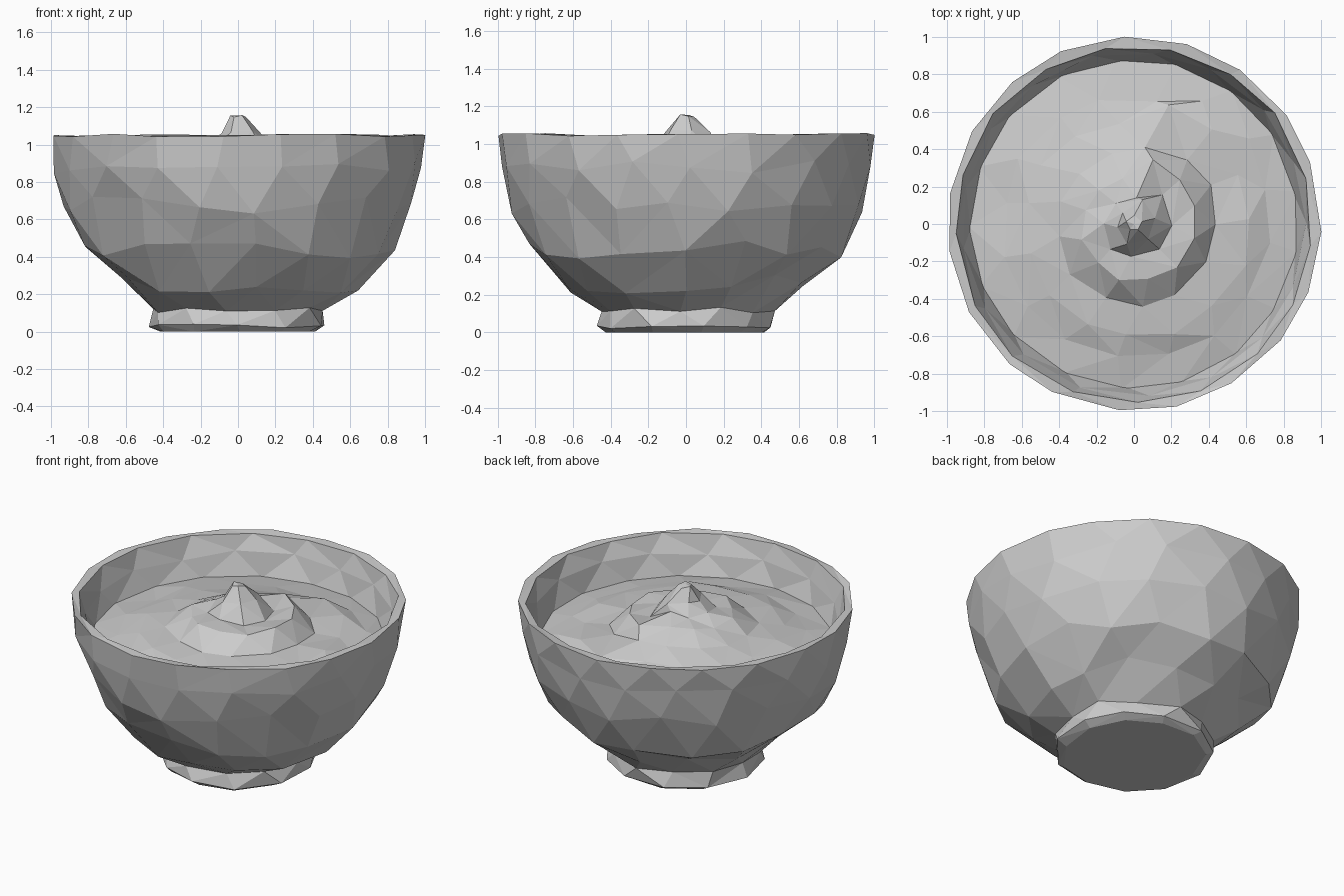
import bpy, bmesh, math, random

if "Cube" in bpy.data.objects:
    bpy.data.objects.remove(bpy.data.objects["Cube"])

random.seed(7)


def add_ring(bm, r, z, n, phase=0.0, jr=0.0, jz=0.0, ja=0.0, swirl=0.0, drop=0.0):
    """Loop of n hand-cut looking points; swirl and drop let radius and height drift around the turn."""
    verts, fracs = [], []
    for i in range(n):
        f = (i + phase + random.uniform(-ja, ja)) / n
        ang = math.radians(75) + f * math.tau
        turn = (f % 1.0) - 0.5
        rad = r * (1 + swirl * turn) + random.uniform(-jr, jr)
        verts.append(bm.verts.new((rad * math.cos(ang), rad * math.sin(ang),
                                   z - drop * turn + random.uniform(-jz, jz))))
        fracs.append(f)
    return verts, fracs


def bridge(bm, lower, upper):
    """Zip two loops of any point count together with triangles."""
    (a, fa), (b, fb) = lower, upper
    na, nb, i, j = len(a), len(b), 0, 0
    while i < na or j < nb:
        next_a = fa[(i + 1) % na] + (i + 1) // na if i < na else 9
        next_b = fb[(j + 1) % nb] + (j + 1) // nb if j < nb else 9
        if next_a <= next_b:
            bm.faces.new((a[i % na], a[(i + 1) % na], b[j % nb]))
            i += 1
        else:
            bm.faces.new((a[i % na], b[(j + 1) % nb], b[j % nb]))
            j += 1


def loft(name, rings, cap_start=False, cap_end=False, apex=None):
    bm = bmesh.new()
    loops = [add_ring(bm, *spec) for spec in rings]
    for lo, hi in zip(loops, loops[1:]):
        bridge(bm, lo, hi)
    if cap_start:
        bm.faces.new(loops[0][0][::-1])
    if cap_end:
        bm.faces.new(loops[-1][0])
    if apex:
        tip = bm.verts.new(apex)
        last = loops[-1][0]
        for k in range(len(last)):
            bm.faces.new((last[k], last[(k + 1) % len(last)], tip))
    mesh = bpy.data.meshes.new(name)
    bm.to_mesh(mesh)
    bm.free()
    obj = bpy.data.objects.new(name, mesh)
    bpy.context.collection.objects.link(obj)
    return obj


# Bowl: foot, outer wall, rim, inner wall   (r, z, n, phase, jr, jz, ja)
loft("bowl", [
    (0.43, 0.00, 11, 0.0, 0.015, 0.0, 0.08),
    (0.475, 0.03, 11, 0.0, 0.01, 0.01, 0.08),
    (0.46, 0.115, 12, 0.3, 0.015, 0.02, 0.1),
    (0.64, 0.255, 14, 0.0, 0.01, 0.05, 0.12),
    (0.83, 0.44, 17, 0.4, 0.01, 0.05, 0.12),
    (0.935, 0.68, 18, 0.0, 0.008, 0.05, 0.12),
    (0.983, 0.88, 18, 0.4, 0.006, 0.04, 0.12),
    (1.0, 1.05, 19, 0.0, 0.003, 0.008, 0.1),
    (0.955, 1.05, 17, 0.2, 0.006, 0.008, 0.1),
    (0.92, 0.93, 17, 0.4, 0.006, 0.02, 0.1),
    (0.875, 0.79, 17, 0.0, 0.006, 0.0, 0.1),
    (0.72, 0.48, 14, 0.3),
    (0.40, 0.20, 11, 0.0),
], cap_start=True, cap_end=True)

# Whipped swirl: soft conical slope at the back left, terraces at the right and front
loft("cream_swirl", [
    (0.885, 0.80, 17, 0.0, 0.0, 0.0, 0.0),
    (0.72, 0.83, 16, 0.3, 0.02, 0.01, 0.1, 0.1),
    (0.60, 0.865, 15, 0.0, 0.02, 0.012, 0.1, 0.15, 0.01),
    (0.43, 0.89, 13, 0.2, 0.015, 0.012, 0.1, 0.15, 0.05),
    (0.30, 0.975, 12, 0.0, 0.012, 0.012, 0.1, 0.35, -0.01),
    (0.18, 0.985, 8, 0.3, 0.01, 0.012, 0.1, 0.4, 0.07),
    (0.105, 1.065, 6, 0.0, 0.012, 0.01, 0.1, 0.5),
    (0.04, 1.15, 5, 0.2, 0.005, 0.008, 0.0),
], apex=(0.0, 0.0, 1.155))
